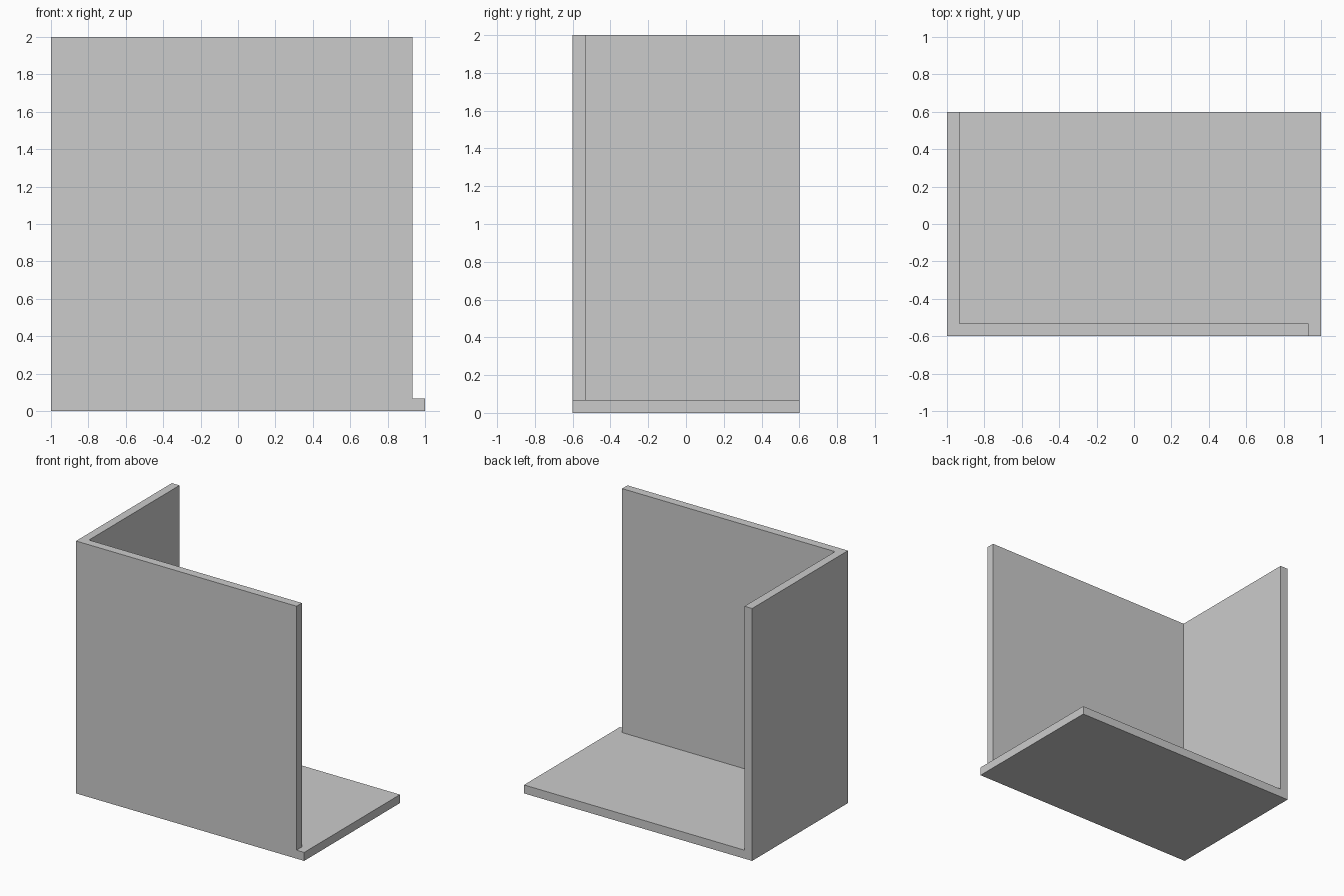
import bpy, bmesh

if "Cube" in bpy.data.objects:
    bpy.data.objects.remove(bpy.data.objects["Cube"])

T = 0.067               # panel thickness
W, D, H = 1.0, 0.6, 2.0  # half width, half depth, height
M = 0.1                 # cutter overshoot


def prism(name, outline, z0, z1):
    """Extrude a counter-clockwise xy outline from z0 to z1."""
    bm = bmesh.new()
    low = [bm.verts.new((x, y, z0)) for x, y in outline]
    top = [bm.verts.new((x, y, z1)) for x, y in outline]
    n = len(outline)
    bm.faces.new(low[::-1])
    bm.faces.new(top)
    for i in range(n):
        j = (i + 1) % n
        bm.faces.new((low[i], low[j], top[j], top[i]))
    mesh = bpy.data.meshes.new(name)
    bm.to_mesh(mesh)
    bm.free()
    obj = bpy.data.objects.new(name, mesh)
    bpy.context.collection.objects.link(obj)
    return obj


# Solid block that becomes the floor, front wall and left wall
panels = prism("corner_panels", [(-W, -D), (W, -D), (W, D), (-W, D)], 0, H)

# Open space: interior plus the missing right and back sides
space = prism("open_space_cutter", [
    (T - W, T - D), (W - T, T - D), (W - T, -D - M),
    (W + M, -D - M), (W + M, D + M), (T - W, D + M)], T, H + M)
space.hide_render = True
space.hide_set(True)

cut = panels.modifiers.new("hollow", 'BOOLEAN')
cut.operation = 'DIFFERENCE'
cut.solver = 'EXACT'
cut.object = space
